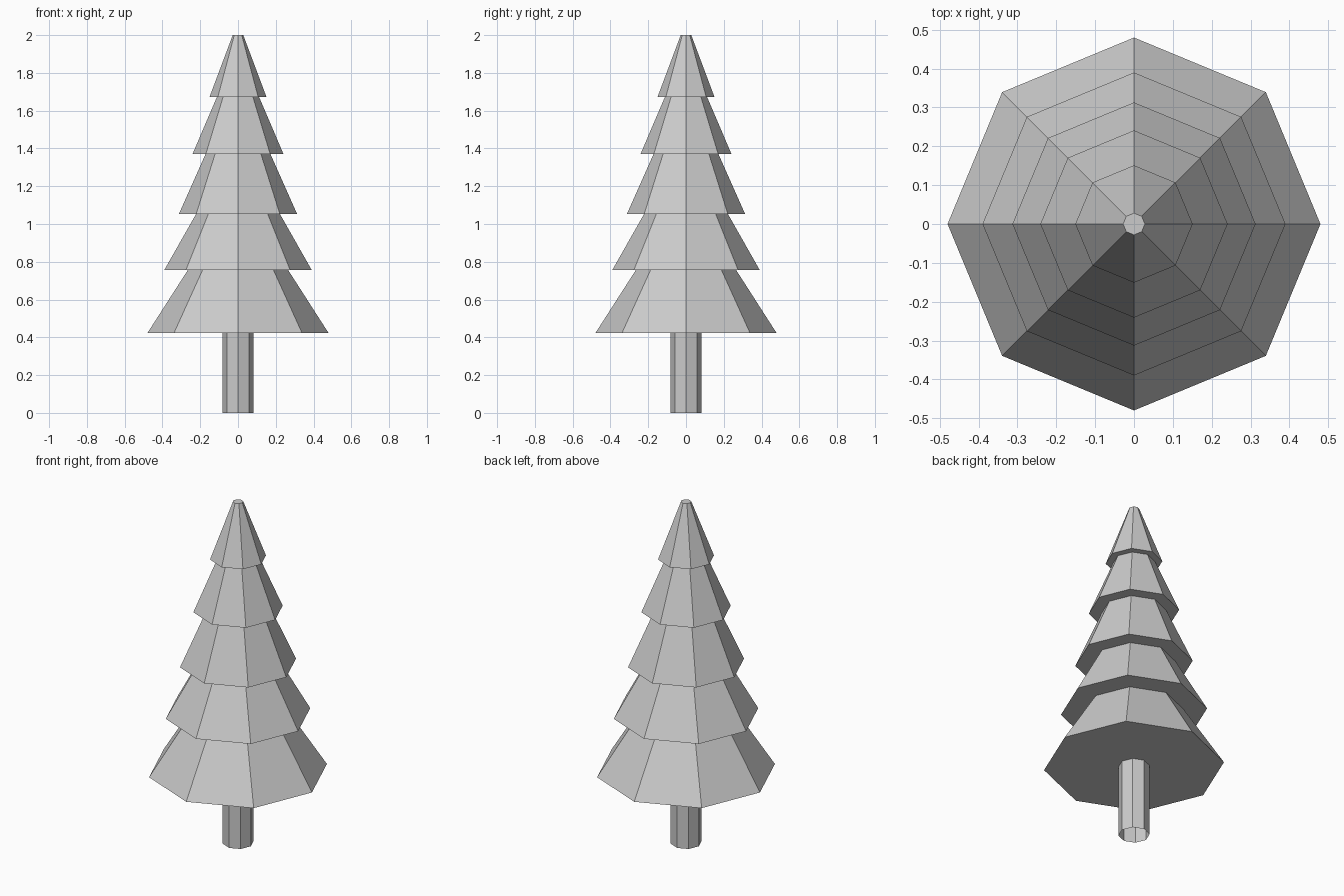
import bpy, bmesh, math

if "Cube" in bpy.data.objects:
    bpy.data.objects.remove(bpy.data.objects["Cube"])

SIDES = 8


def frustum(name, r_low, r_high, z_low, z_high, cap_low=True, cap_high=False):
    """Flat-faced octagonal frustum with corners on the x and y axes."""
    bm = bmesh.new()
    rings = []
    for r, z in ((r_low, z_low), (r_high, z_high)):
        rings.append([bm.verts.new((r * math.cos(math.tau * i / SIDES),
                                    r * math.sin(math.tau * i / SIDES), z))
                      for i in range(SIDES)])
    low, high = rings
    for i in range(SIDES):
        j = (i + 1) % SIDES
        bm.faces.new((low[i], low[j], high[j], high[i]))
    if cap_low:
        bm.faces.new(low[::-1])
    if cap_high:
        bm.faces.new(high)
    mesh = bpy.data.meshes.new(name)
    bm.to_mesh(mesh)
    bm.free()
    obj = bpy.data.objects.new(name, mesh)
    bpy.context.collection.objects.link(obj)
    return obj


# Trunk, open at the bottom
frustum("trunk", 0.083, 0.083, 0.0, 0.422, cap_low=False)

# Branch tiers: bottom radius, top radius, bottom height
tiers = [(0.48, 0.265, 0.422),
         (0.39, 0.222, 0.757),
         (0.313, 0.172, 1.053),
         (0.241, 0.112, 1.37),
         (0.151, 0.028, 1.672)]
tops = [t[2] for t in tiers[1:]] + [2.0]
for n, ((r_low, r_high, z), z_top) in enumerate(zip(tiers, tops), 1):
    frustum(f"branch_tier_{n}", r_low, r_high, z, z_top, cap_high=(z_top == 2.0))
